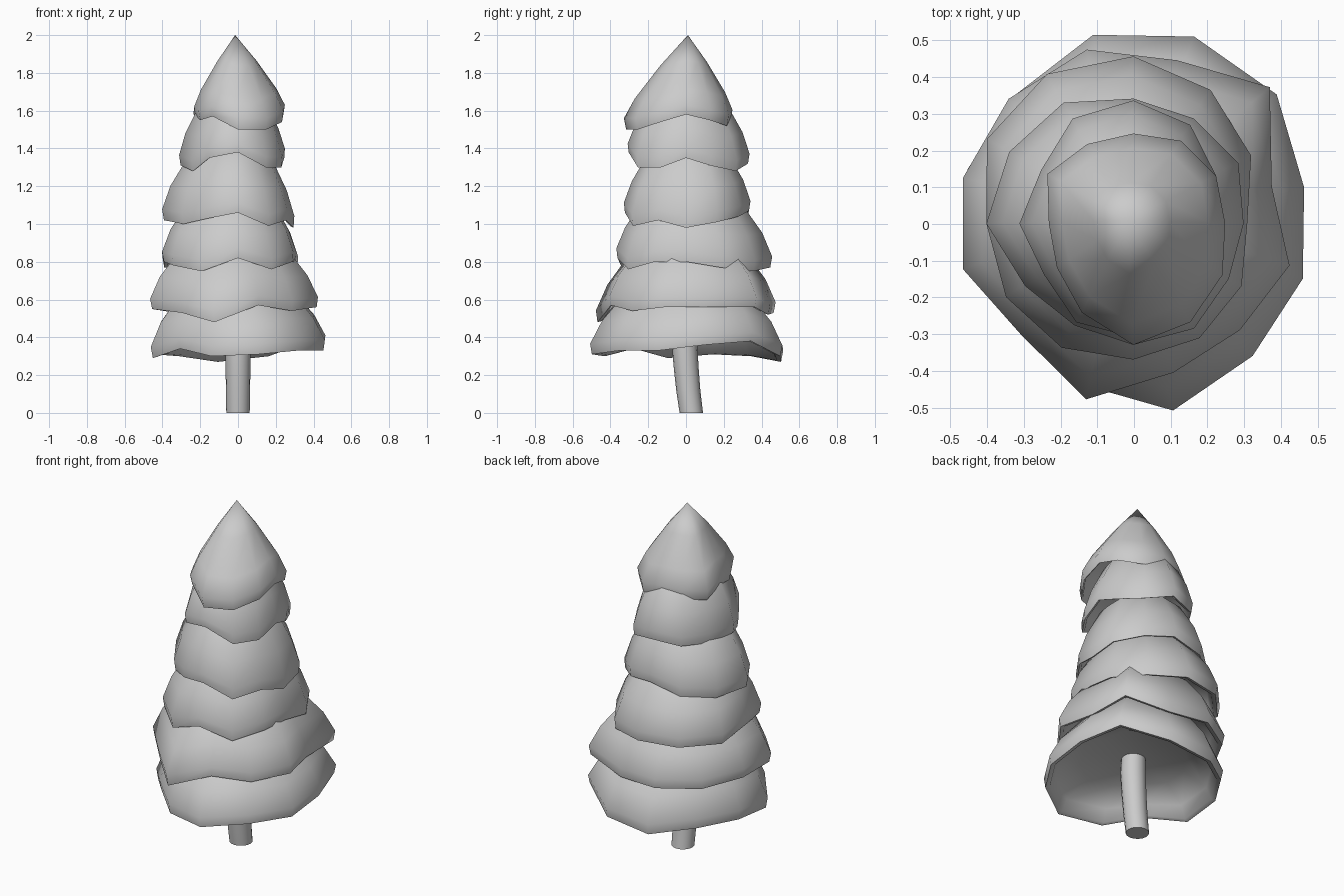
import bpy, bmesh, math
from mathutils import Vector

if "Cube" in bpy.data.objects:
    bpy.data.objects.remove(bpy.data.objects["Cube"])

N = 12  # sides of each branch tier


def finish(name, bm, angle):
    bmesh.ops.recalc_face_normals(bm, faces=bm.faces)
    me = bpy.data.meshes.new(name)
    bm.to_mesh(me)
    bm.free()
    ob = bpy.data.objects.new(name, me)
    bpy.context.collection.objects.link(ob)
    bpy.ops.object.select_all(action='DESELECT')
    ob.select_set(True)
    bpy.context.view_layer.objects.active = ob
    bpy.ops.object.shade_smooth_by_angle(angle=math.radians(angle))
    return ob


def bridge(bm, a, b):
    n = len(a)
    for i in range(n):
        bm.faces.new((a[i], a[(i + 1) % n], b[(i + 1) % n], b[i]))


def fan(bm, ring, co):
    tip = bm.verts.new(co)
    for i in range(len(ring)):
        bm.faces.new((ring[i], ring[(i + 1) % len(ring)], tip))


def tier(name, phase, radii, heights, apex, profile):
    # rim wobble fades towards the apex; underside is hollow
    bm = bmesh.new()
    top = Vector((-0.015, 0.01, apex))
    hollow = Vector((0, 0, sum(heights) / N / 100 + 0.15))

    def ring(scale, t, target):
        out = []
        for i, (r, z) in enumerate(zip(radii, heights)):
            a = 2 * math.pi * i / N + math.radians(phase)
            p = Vector((r * scale * math.cos(a) + target.x * t,
                        r * scale * math.sin(a) + target.y * t,
                        z / 100 + (target.z - z / 100) * t))
            out.append(bm.verts.new(p))
        return out

    outer = [ring(s, t, top) for s, t in profile]
    inner = [ring(s, t, hollow) for s, t in ((0.93, 0.04), (0.87, 0.45), (0.6, 0.9))]
    for a, b in zip(outer, outer[1:]):
        bridge(bm, a, b)
    fan(bm, outer[-1], top)
    bridge(bm, inner[0], outer[0])
    for a, b in zip(inner, inner[1:]):
        bridge(bm, b, a)
    fan(bm, inner[-1], hollow)
    finish(name, bm, 75)


SKIRT = ((0.98, 0), (1, 0.12), (0.88, 0.38), (0.65, 0.68))
CROWN = ((0.96, 0), (1, 0.12), (0.83, 0.33), (0.43, 0.68))

# branch tiers: start angle, rim radii, rim heights (cm) every 30 degrees, apex height
tier("branches_bottom", 12,
     (.475, .525, .535, .525, .475, .475, .47, .42, .46, .52, .485, .485),
     (36, 38, 30, 27, 30, 31, 29, 34, 30, 31, 33, 33), 0.78, SKIRT)
tier("branches_second", 15,
     (.39, .525, .46, .49, .48, .48, .48, .43, .495, .42, .41, .44),
     (56, 56, 52, 53, 53, 55, 55, 53, 48, 57, 54, 56), 1.00, SKIRT)
tier("branches_third", 0,
     (.31, .37, .42, .455, .47, .46, .40, .40, .39, .37, .36, .34),
     (80, 77, 75, 77, 77, 77, 80, 78, 75, 82, 76, 80), 1.25, SKIRT)
tier("branches_fourth", 0,
     (.30, .33, .33, .34, .38, .39, .40, .34, .32, .33, .33, .30),
     (98, 101, 104, 107, 103, 101, 102, 100, 103, 106, 99, 102), 1.50, SKIRT)
tier("branches_fifth", 0,
     (.25, .26, .31, .335, .33, .29, .31, .28, .31, .31, .30, .27),
     (135, 131, 128, 132, 130, 129, 131, 128, 135, 138, 130, 130), 1.76, SKIRT)
tier("branches_top", 0,
     (.25, .26, .26, .245, .25, .27, .23, .24, .28, .33, .31, .28),
     (158, 155, 152, 155, 154, 153, 157, 155, 157, 150, 150, 154), 2.00, CROWN)

# slightly bent trunk
bm = bmesh.new()
rings = []
for y, z, r in ((.028, 0, .062), (.012, .12, .064), (.0, .25, .066), (-.008, .38, .068), (0, .6, .06)):
    rings.append([bm.verts.new((r * math.cos(k * math.pi / 8), y + r * math.sin(k * math.pi / 8), z))
                  for k in range(16)])
for a, b in zip(rings, rings[1:]):
    bridge(bm, a, b)
bm.faces.new(rings[0])
bm.faces.new(rings[-1])
finish("trunk", bm, 40)
